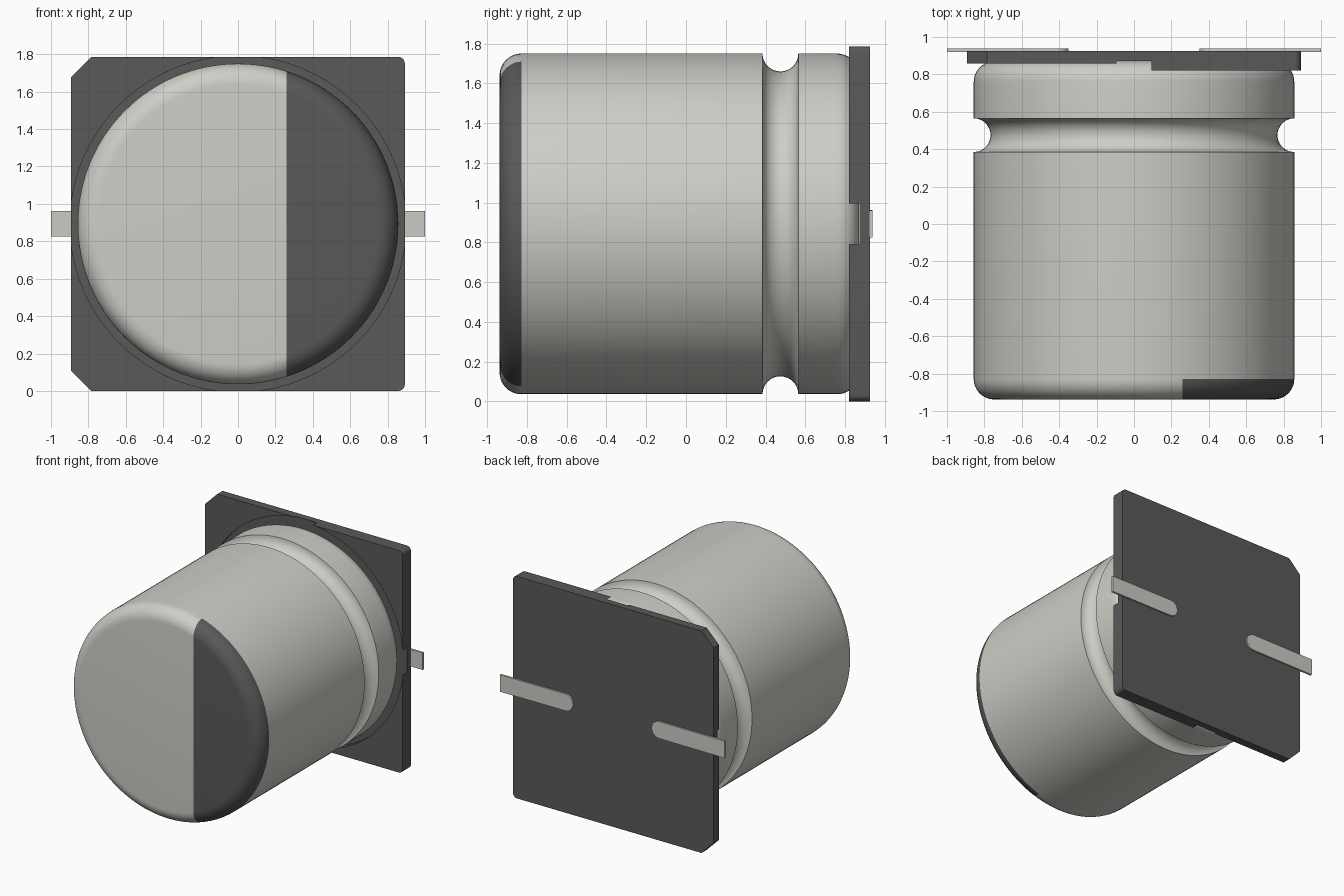
import bpy, bmesh, math
from mathutils import Vector

if "Cube" in bpy.data.objects:
    bpy.data.objects.remove(bpy.data.objects["Cube"])

ZC = 0.893   # height of the can axis
R = 0.857    # can radius


def material(name, col):
    m = bpy.data.materials.new(name)
    m.diffuse_color = (*col, 1)
    m.use_nodes = True
    m.node_tree.nodes["Principled BSDF"].inputs["Base Color"].default_value = m.diffuse_color
    return m


metal = material("aluminium", (0.62, 0.62, 0.58))
dark = material("dark_plastic", (0.10, 0.10, 0.10))
tin = material("tinned_lead", (0.60, 0.60, 0.56))


def add_object(name, bm, mats):
    bmesh.ops.recalc_face_normals(bm, faces=bm.faces)
    me = bpy.data.meshes.new(name)
    bm.to_mesh(me)
    bm.free()
    ob = bpy.data.objects.new(name, me)
    bpy.context.collection.objects.link(ob)
    for m in mats:
        me.materials.append(m)
    return ob


def activate(ob):
    bpy.ops.object.select_all(action='DESELECT')
    ob.select_set(True)
    bpy.context.view_layer.objects.active = ob


def smooth(ob):
    activate(ob)
    bpy.ops.object.shade_smooth_by_angle(angle=math.radians(30))


def arc(cx, cy, r, a0, a1, n):
    return [(cx + r * math.cos(math.radians(a0 + (a1 - a0) * i / n)),
             cy + r * math.sin(math.radians(a0 + (a1 - a0) * i / n))) for i in range(n + 1)]


def prism(name, pts, y0, y1, mats=()):
    """Extrude an x-z outline along y."""
    bm = bmesh.new()
    f = bm.faces.new([bm.verts.new((x, y0, z)) for x, z in pts])
    ext = bmesh.ops.extrude_face_region(bm, geom=[f])
    for v in ext["geom"]:
        if isinstance(v, bmesh.types.BMVert):
            v.co.y = y1
    return add_object(name, bm, mats)


# Can: (radius, y) profile with rounded ends and crimp groove, lathed about y
profile = (arc(R - 0.11, -0.938 + 0.11, 0.11, -90, 0, 10)
           + arc(R, 0.475, 0.09, 270, 90, 16)
           + arc(R - 0.11, 0.76, 0.11, 0, 90, 10))
SEG = 128
bm = bmesh.new()
rings = [[bm.verts.new((r * math.cos(2 * math.pi * i / SEG), y, ZC + r * math.sin(2 * math.pi * i / SEG)))
          for i in range(SEG)] for r, y in profile]
for a, b in zip(rings, rings[1:]):
    for i in range(SEG):
        j = (i + 1) % SEG
        bm.faces.new((a[i], a[j], b[j], b[i]))
bm.faces.new(rings[0])
bm.faces.new(rings[-1])

# Polarity mark: split the rounded front end at x = 0.26 and darken the right part
front = [f for f in bm.faces if f.calc_center_median().y < -0.828]
geom = set(front)
for f in front:
    geom.update(f.edges)
    geom.update(f.verts)
bmesh.ops.bisect_plane(bm, geom=list(geom), plane_co=(0.26, 0, 0), plane_no=(1, 0, 0))
for f in bm.faces:
    c = f.calc_center_median()
    if c.y < -0.828 and c.x > 0.26:
        f.material_index = 1
smooth(add_object("can", bm, (metal, dark)))

# Base plate: two chamfered corners on the left, two small rounds on the right
H = 1.786
W = 0.892
outline = ([(-W, 0.107), (-W + 0.107, 0)]
           + arc(W - 0.035, 0.035, 0.035, -90, 0, 6)
           + arc(W - 0.035, H - 0.035, 0.035, 0, 90, 6)
           + [(-W + 0.107, H), (-W, H - 0.107)])
base = prism("base_plate", outline, 0.82, 0.925, (dark,))

# Cutters: round seat for the can, and the lower left side
seat = prism("seat_cutter", arc(0, ZC, 0.898, 0, 360, 128)[:-1], 0.7, 0.872)
step = prism("step_cutter", [(-1.2, -0.2), (0, -0.2), (0, 2), (-1.2, 2)], 0.7, 0.857)
for cutter in (seat, step):
    cutter.hide_render = True
    mod = base.modifiers.new("cut", 'BOOLEAN')
    mod.operation = 'DIFFERENCE'
    mod.solver = 'EXACT'
    mod.object = cutter
    activate(base)
    bpy.ops.object.modifier_apply(modifier=mod.name)
    bpy.data.objects.remove(cutter)
smooth(base)

# Leads: flat strips with rounded inner ends
for side, s in (("left", -1), ("right", 1)):
    h = 0.068
    pts = [(1, ZC + h)] + arc(0.35 + h, ZC + 0.002, h, 90, 270, 14) + [(1, ZC - h)]
    smooth(prism("lead_" + side, [(s * x, z) for x, z in pts], 0.92, 0.938, (tin,)))
